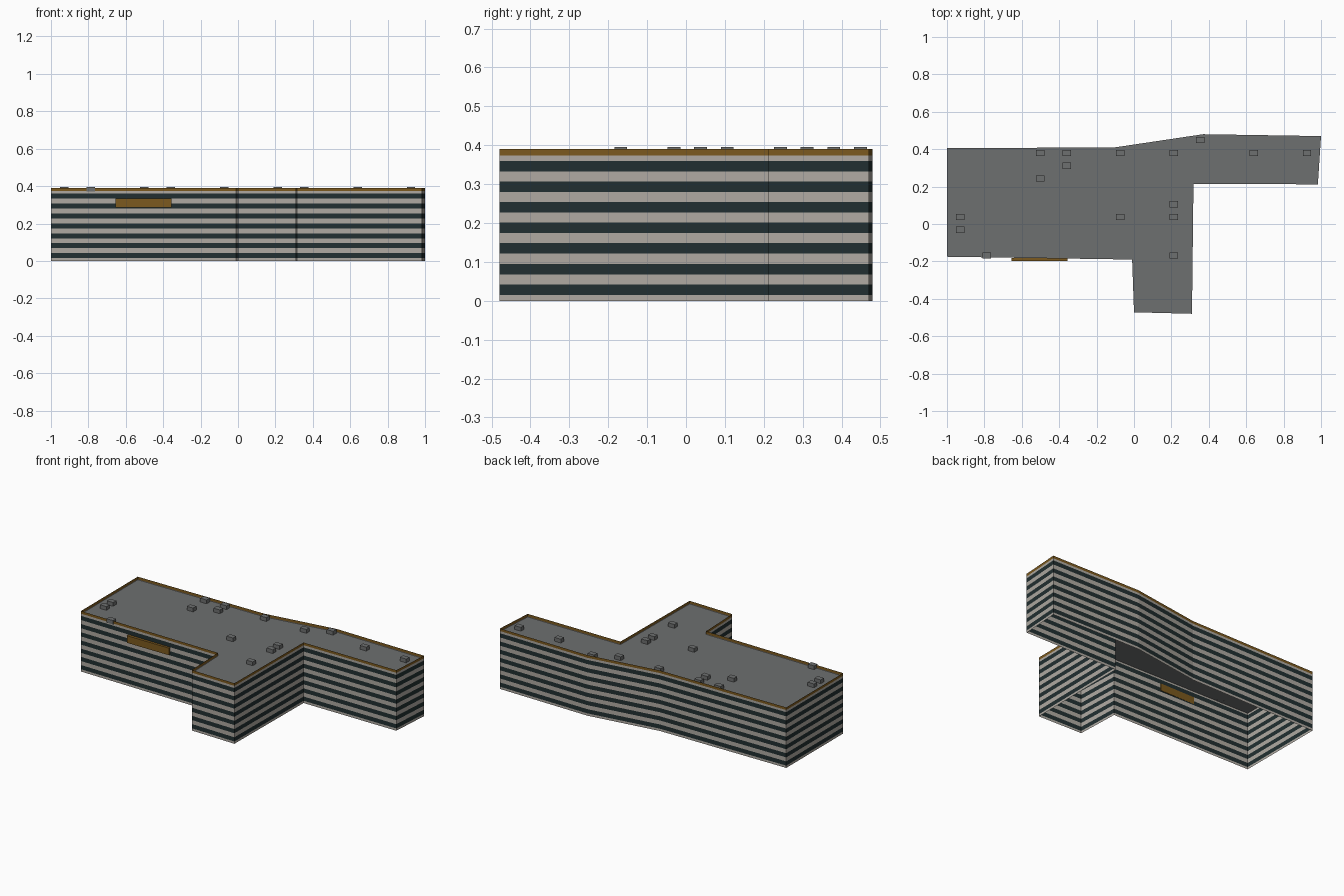
import bpy, bmesh

old = bpy.data.objects.get("Cube")
if old:
    bpy.data.objects.remove(old, do_unlink=True)


def make_material(name, r, g, b):
    mat = bpy.data.materials.new(name)
    mat.use_nodes = True
    mat.diffuse_color = (r, g, b, 1)
    bsdf = mat.node_tree.nodes["Principled BSDF"]
    bsdf.inputs["Base Color"].default_value = (r, g, b, 1)
    bsdf.inputs["Roughness"].default_value = 0.8
    return mat


concrete = make_material("pale concrete", 0.43, 0.40, 0.36)
glass = make_material("dark glass", 0.015, 0.028, 0.03)
bronze = make_material("bronze trim", 0.20, 0.10, 0.013)
roofing = make_material("grey roofing", 0.155, 0.16, 0.16)

# Building outline, counter-clockwise seen from above
OUTLINE = [(-1, -0.175), (-0.01, -0.19), (0, -0.472), (0.31, -0.48), (0.318, 0.215),
           (0.983, 0.212), (1, 0.47), (0.37, 0.48), (-0.1, 0.41), (-1, 0.405)]
FLOORS = 7
PITCH = 0.053
WALL_TOP = 0.374
PARAPET_TOP = 0.391
ROOF = 0.371


def finish(name, bm, mats):
    mesh = bpy.data.meshes.new(name)
    bm.to_mesh(mesh)
    bm.free()
    for mat in mats:
        mesh.materials.append(mat)
    obj = bpy.data.objects.new(name, mesh)
    bpy.context.collection.objects.link(obj)
    return obj


def ring(bm, z):
    return [bm.verts.new((x, y, z)) for x, y in OUTLINE]


def skirt(name, levels, mats):
    """Thin wall around the outline; materials alternate between levels."""
    bm = bmesh.new()
    rings = [ring(bm, z) for z in levels]
    n = len(OUTLINE)
    for k, (low, high) in enumerate(zip(rings, rings[1:])):
        for i in range(n):
            j = (i + 1) % n
            face = bm.faces.new((low[i], low[j], high[j], high[i]))
            face.material_index = k % len(mats)
    return finish(name, bm, mats)


def box(name, center, size, mat):
    bm = bmesh.new()
    bmesh.ops.create_cube(bm, size=1)
    bmesh.ops.scale(bm, vec=size, verts=bm.verts)
    obj = finish(name, bm, [mat])
    obj.location = center
    return obj


# Facade with a ribbon window on every storey
levels = [0]
for floor in range(FLOORS):
    sill = 0.015 + floor * PITCH
    levels += [sill, sill + 0.027]
levels.append(WALL_TOP)
skirt("striped_walls", levels, [concrete, glass])

# Parapet and sunken flat roof
skirt("parapet", [WALL_TOP, PARAPET_TOP], [bronze])
bm = bmesh.new()
bm.faces.new(ring(bm, ROOF))
finish("flat_roof", bm, [roofing])

# Blank panel on the front
box("front_panel", (-0.505, -0.19, 0.31), (0.3, 0.018, 0.046), bronze)

# Rooftop vents placed on a regular grid (column, row)
VENTS = [(0, 5), (0, 6), (1, 8), (3, 0), (3, 2), (4, 0), (4, 1), (6, 0), (6, 5),
         (8, 0), (8, 4), (8, 5), (8, 8), (9, -1), (11, 0), (13, 0)]
for col, row in VENTS:
    box("roof_vent", (-0.93 + col * 0.1427, 0.38 - row * 0.0685, 0.383),
        (0.045, 0.033, 0.025), roofing)
